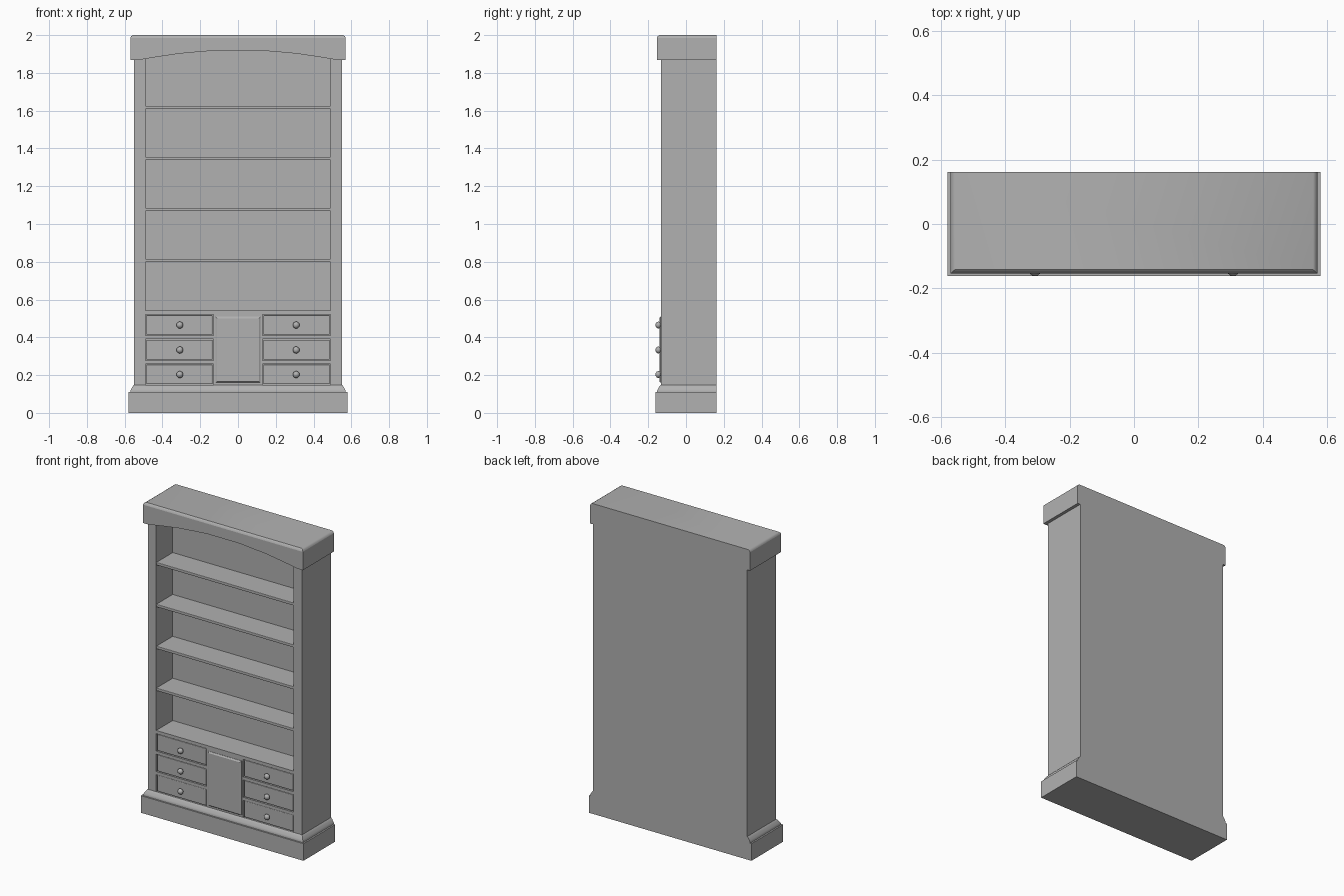
import bpy, bmesh, math

if "Cube" in bpy.data.objects:
    bpy.data.objects.remove(bpy.data.objects["Cube"])

BACK = 0.162     # rear plane
FRONT = -0.133   # face of the carcass

grey = bpy.data.materials.new("dark_grey_paint")
grey.diffuse_color = (0.44, 0.44, 0.44, 1)
grey.use_nodes = True
grey.node_tree.nodes["Principled BSDF"].inputs["Base Color"].default_value = grey.diffuse_color


def finish(name, bm, smooth=False):
    bmesh.ops.recalc_face_normals(bm, faces=bm.faces)
    me = bpy.data.meshes.new(name)
    bm.to_mesh(me)
    bm.free()
    me.materials.append(grey)
    ob = bpy.data.objects.new(name, me)
    bpy.context.collection.objects.link(ob)
    if smooth:
        bpy.ops.object.select_all(action='DESELECT')
        ob.select_set(True)
        bpy.context.view_layer.objects.active = ob
        bpy.ops.object.shade_smooth_by_angle(angle=math.radians(35))
    return ob


def box(name, x0, x1, y0, y1, z0, z1, bevel=0.0):
    bm = bmesh.new()
    bmesh.ops.create_cube(bm, size=1)
    for v in bm.verts:
        v.co.x = x0 if v.co.x < 0 else x1
        v.co.y = y0 if v.co.y < 0 else y1
        v.co.z = z0 if v.co.z < 0 else z1
    ob = finish(name, bm)
    if bevel:
        m = ob.modifiers.new("bevel", 'BEVEL')
        m.width = bevel
        m.segments = 2
    return ob


def moulding(name, rings):
    """Stack of rectangles (half width, front y, z) sharing a flat back."""
    bm = bmesh.new()
    loops = [[bm.verts.new(p) for p in
              ((-hx, BACK, z), (-hx, y, z), (hx, y, z), (hx, BACK, z))]
             for hx, y, z in rings]
    for a, b in zip(loops, loops[1:]):
        for i in range(4):
            j = (i + 1) % 4
            bm.faces.new((a[i], a[j], b[j], b[i]))
    bm.faces.new(loops[0])
    bm.faces.new(loops[-1])
    return finish(name, bm, True)


# Plinth with cove moulding
moulding("plinth", [
    (0.58, -0.162, 0), (0.58, -0.162, 0.11), (0.57, -0.153, 0.11),
    (0.57, -0.153, 0.118), (0.566, -0.149, 0.126), (0.56, -0.143, 0.137),
    (0.554, -0.137, 0.145), (0.55, FRONT, 0.148)])

# Carcass
for s, side in ((-1, "left"), (1, "right")):
    a, b = sorted((s * 0.49, s * 0.55))
    box("side_panel_" + side, a, b, FRONT, BACK, 0.148, 1.985)
box("back_panel", -0.49, 0.49, 0.035, BACK, 0.148, 1.985)
box("ceiling", -0.49, 0.49, FRONT, 0.035, 1.93, 1.985)

# Shelves
for i, z in enumerate((0.798, 1.068, 1.338, 1.608)):
    box("shelf_%d" % (i + 1), -0.492, 0.492, FRONT + 0.002, 0.037,
        z, z + 0.018, 0.003)
box("counter_shelf", -0.49, 0.49, FRONT, 0.035, 0.522, 0.543)

# Central bay with raised bevelled door
box("centre_bay", -0.13, 0.13, FRONT, 0.035, 0.148, 0.522)
bm = bmesh.new()
rings = []
for d, y in ((0, FRONT + 0.005), (0, FRONT - 0.002), (0.009, FRONT - 0.008)):
    rings.append([bm.verts.new((x, y, z)) for x, z in
                  ((-0.12 + d, 0.16 + d * 0.6), (0.12 - d, 0.16 + d * 0.6),
                   (0.12 - d, 0.51 - d), (-0.12 + d, 0.51 - d))])
for a, b in zip(rings, rings[1:]):
    for i in range(4):
        bm.faces.new((a[i], a[(i + 1) % 4], b[(i + 1) % 4], b[i]))
bm.faces.new(rings[0])
bm.faces.new(rings[-1])
finish("door", bm)

# Turned knob profile: (radius, distance in front of the drawer)
KNOB = [(0.008, -0.003), (0.008, 0.003), (0.014, 0.006), (0.0178, 0.012),
        (0.018, 0.017), (0.015, 0.024), (0.008, 0.029), (0.0, 0.031)]


def knob(name, x, z):
    bm = bmesh.new()
    vs = [bm.verts.new((x + r, FRONT + 0.002 - d, z)) for r, d in KNOB]
    es = [bm.edges.new(p) for p in zip(vs, vs[1:])]
    bmesh.ops.spin(bm, geom=vs + es, cent=(x, 0, z), axis=(0, 1, 0),
                   angle=math.tau, steps=20)
    bmesh.ops.remove_doubles(bm, verts=bm.verts, dist=1e-5)
    finish(name, bm, True)


# Drawers, rails and knobs on both sides
for s, side in ((-1, "left"), (1, "right")):
    a, b = sorted((s * 0.13, s * 0.49))
    for i, z in enumerate((0.258, 0.39)):
        box("drawer_rail_%s_%d" % (side, i + 1), a, b, FRONT, 0.035, z, z + 0.02)
    for i, z in enumerate((0.148, 0.278, 0.41)):
        n = "%s_%d" % (side, i + 1)
        box("drawer_" + n, a + 0.005, b - 0.005, FRONT + 0.002, 0.035,
            z + 0.004, z + 0.108, 0.004)
        knob("knob_" + n, s * 0.308, z + 0.055)

# Cornice: arched front board, side returns, chamfered lid
arch = [(0.515, 1.87), (0.42, 1.886), (0.31, 1.902), (0.2, 1.912), (0.11, 1.919)]
outline = ([(0.57, 1.985), (0.57, 1.867)] + [(0.53, 1.867)] + arch
           + [(-x, z) for x, z in reversed(arch)] + [(-0.53, 1.867)]
           + [(-0.57, 1.867), (-0.57, 1.985)])
bm = bmesh.new()
face = bm.faces.new([bm.verts.new((x, -0.154, z)) for x, z in outline])
ext = bmesh.ops.extrude_face_region(bm, geom=[face])
for v in ext["geom"]:
    if isinstance(v, bmesh.types.BMVert):
        v.co.y = FRONT
finish("arched_cornice_board", bm, True)
for s, side in ((-1, "left"), (1, "right")):
    a, b = sorted((s * 0.55, s * 0.57))
    box("cornice_return_" + side, a, b, FRONT, BACK, 1.867, 1.985)
moulding("cornice_lid", [(0.57, -0.154, 1.985), (0.567, -0.151, 1.993),
                         (0.557, -0.142, 2.0)])
